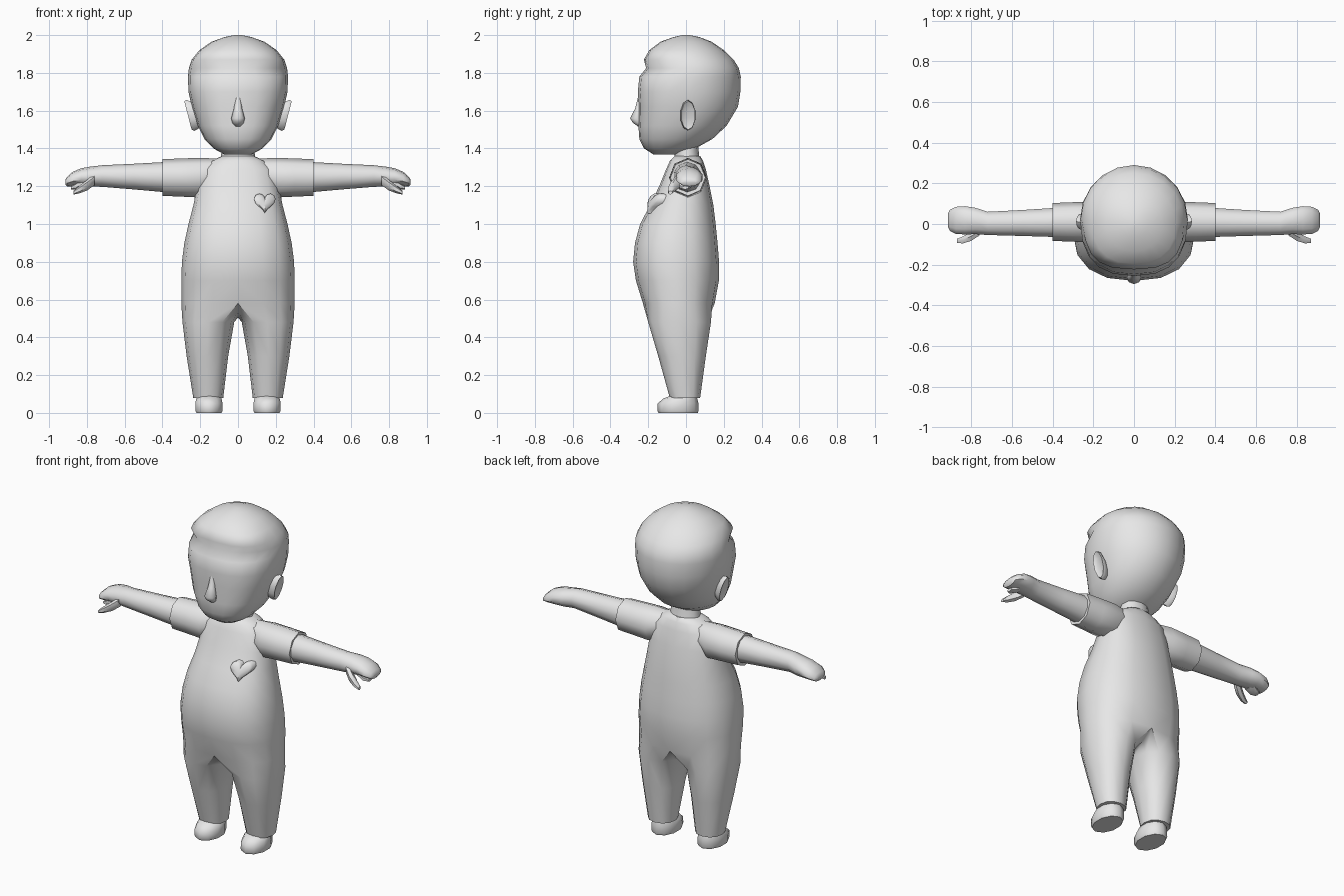
import bpy, bmesh, math
from mathutils import Vector

if "Cube" in bpy.data.objects:
    bpy.data.objects.remove(bpy.data.objects["Cube"])

grey = bpy.data.materials.new("plain_grey")
grey.diffuse_color = (0.8, 0.8, 0.8, 1)
grey.use_nodes = True
grey.node_tree.nodes["Principled BSDF"].inputs["Base Color"].default_value = grey.diffuse_color


def finish(name, bm, mirror=False, angle=50):
    bmesh.ops.recalc_face_normals(bm, faces=bm.faces[:])
    me = bpy.data.meshes.new(name)
    bm.to_mesh(me)
    bm.free()
    me.materials.append(grey)
    me.shade_smooth()
    me.set_sharp_from_angle(angle=math.radians(angle))
    ob = bpy.data.objects.new(name, me)
    bpy.context.collection.objects.link(ob)
    if mirror:
        ob.modifiers.new("Mirror", 'MIRROR').merge_threshold = 0.002
    return ob


def bridge(bm, a, b, closed=True):
    n = len(a)
    for i in range(n if closed else n - 1):
        j = (i + 1) % n
        bm.faces.new((a[i], a[j], b[j], b[i]))


def loft(name, rings, mirror=False, angle=50):
    bm = bmesh.new()
    loops = [[bm.verts.new(p) for p in r] for r in rings]
    for a, b in zip(loops, loops[1:]):
        bridge(bm, a, b)
    bm.faces.new(loops[0])
    bm.faces.new(loops[-1])
    return finish(name, bm, mirror, angle)


def oval(c, u, v, n=10):
    """Ring of n points round c with half-axes u and v."""
    c, u, v = Vector(c), Vector(u), Vector(v)
    return [c + u * math.sin(2 * math.pi * i / n) + v * math.cos(2 * math.pi * i / n)
            for i in range(n)]


def along_x(rows, n=8):
    return [oval((x, y, z), (0, ry, 0), (0, 0, rz), n) for x, y, z, ry, rz in rows]


def along_z(rows, n=10):
    return [oval((x, y, z), (rx, 0, 0), (0, -ry, 0), n) for x, y, z, rx, ry in rows]


def outline(z, hx, yf, yb, t, e_front, e_back=1.0):
    """Point at angle t (0 = front) on a rounded horizontal section."""
    s, c = math.sin(t), math.cos(t)
    e = e_front if c > 0 else e_back
    x = hx * math.copysign(abs(s) ** e, s)
    y = (yf + yb) / 2 - (yb - yf) / 2 * math.copysign(abs(c) ** e, c)
    return Vector((x, y, z))


# Jumpsuit: half torso that splits into a leg, then mirrored
torso = [(1.36, .085, -.06, .075), (1.335, .14, -.085, .09), (1.29, .195, -.105, .105),
         (1.2, .217, -.142, .125), (1.1, .236, -.19, .145), (1.0, .262, -.243, .157),
         (.9, .284, -.27, .167), (.8, .297, -.28, .175), (.7, .3, -.265, .174),
         (.58, .3, -.228, .152)]
legs = [(.48, .02, .294, -.2, .132), (.3, .052, .272, -.147, .105), (.08, .078, .237, -.086, .075)]
bm = bmesh.new()
loops = [[bm.verts.new(outline(z, hx, f, b, math.pi * i / 8, .85, .85)) for i in range(9)]
         for z, hx, f, b in torso]
for a, b in zip(loops, loops[1:]):
    bridge(bm, a, b, closed=False)
bm.faces.new(loops[0])
prev = loops[-1] + [bm.verts.new(p) for p in ((0, .08, .53), (0, -.03, .505), (0, -.13, .53))]
for z, xi, xo, f, b in legs:
    ring = []
    for i in range(12):
        p = outline(z, (xo - xi) / 2, f, b, math.radians(30 * i - 30), .9, .9)
        p.x += (xi + xo) / 2
        ring.append(bm.verts.new(p))
    bridge(bm, prev, ring)
    prev = ring
bm.faces.new(prev)
finish("jumpsuit", bm, mirror=True)

# Sleeves, with a recessed cuff opening
loft("sleeve", along_x([(.08, .005, 1.27, .06, .075), (.2, .01, 1.245, .1, .105),
                        (.3, .01, 1.246, .097, .101), (.4, .01, 1.246, .093, .097),
                        (.398, .01, 1.246, .078, .083)]), mirror=True)

# Bare arms ending in mitten hands with drooping fingers
loft("arm_and_hand", along_x([(.37, .008, 1.248, .076, .081), (.55, .005, 1.251, .067, .068),
                              (.72, .003, 1.254, .06, .057), (.78, .015, 1.251, .068, .053),
                              (.83, .018, 1.248, .073, .047), (.875, .018, 1.238, .07, .038),
                              (.905, .018, 1.224, .055, .025), (.914, .018, 1.222, .035, .012)],
                             10), mirror=True)
loft("thumb", along_x([(.76, -.035, 1.235, .025, .03), (.8, -.06, 1.205, .026, .028),
                       (.84, -.078, 1.182, .02, .02), (.87, -.083, 1.166, .012, .01)], 6),
     mirror=True)
loft("curled_finger", along_x([(.82, .0, 1.225, .04, .025), (.86, -.005, 1.2, .035, .018),
                               (.885, -.005, 1.192, .02, .009)], 6), mirror=True)

# Shoes
loft("shoe", along_z([(.154, -.042, 0, .07, .104), (.154, -.042, .012, .076, .109),
                      (.154, -.042, .05, .076, .108), (.154, -.03, .076, .07, .09),
                      (.154, -.005, .1, .055, .055)]), mirror=True)

# Neck
loft("neck", along_z([(0, .01, 1.3, .1, .078), (0, .005, 1.36, .09, .065),
                      (0, .0, 1.45, .08, .06)], 12))

# Head with a fringe ridge above a recessed brow
head = [(1.367, .07, -.17, -.06, 1), (1.4, .13, -.222, .05, .9), (1.45, .178, -.247, .14, .85),
        (1.52, .213, -.252, .215, .8), (1.62, .245, -.25, .275, .8), (1.7, .262, -.255, .288, .8),
        (1.78, .265, -.247, .29, .85), (1.825, .26, -.211, .28, .95), (1.87, .245, -.223, .252, .72),
        (1.92, .205, -.195, .202, .85), (1.965, .14, -.135, .135, 1), (1.99, .07, -.065, .07, 1),
        (2.0, .02, -.02, .02, 1)]
loft("head", [[outline(z, hx, f, b, math.pi * i / 10, e) for i in range(20)]
              for z, hx, f, b, e in head], angle=70)

# Nose
loft("nose", along_z([(0, -.24, 1.68, .012, .012), (0, -.25, 1.61, .022, .02),
                      (0, -.262, 1.56, .036, .034), (0, -.253, 1.535, .03, .028),
                      (0, -.24, 1.515, .015, .012)], 8), angle=70)

# Ears: tilted dished discs
ear = [(.215, .0, .03, .065), (.25, .01, .041, .084), (.265, .012, .038, .078), (.256, .01, .024, .052)]
loft("ear", [oval((x, y, 1.575), (0, a, 0), (.25 * b, 0, .97 * b)) for x, y, a, b in ear],
     mirror=True)

# Heart badge on the chest, following the slope of the torso
def heart(scale, lift, n=20):
    pts = []
    for i in range(n):
        t = 2 * math.pi * i / n
        x = .0036 * scale * 16 * math.sin(t) ** 3
        z = .0036 * scale * (13 * math.cos(t) - 5 * math.cos(2 * t)
                             - 2 * math.cos(3 * t) - math.cos(4 * t))
        pts.append((.142 + x, -.17 + lift + .45 * z + .4 * x, 1.118 + z))
    return pts

loft("heart_badge", [heart(1, .03), heart(1, -.006), heart(.85, -.014), heart(.4, -.02)])
